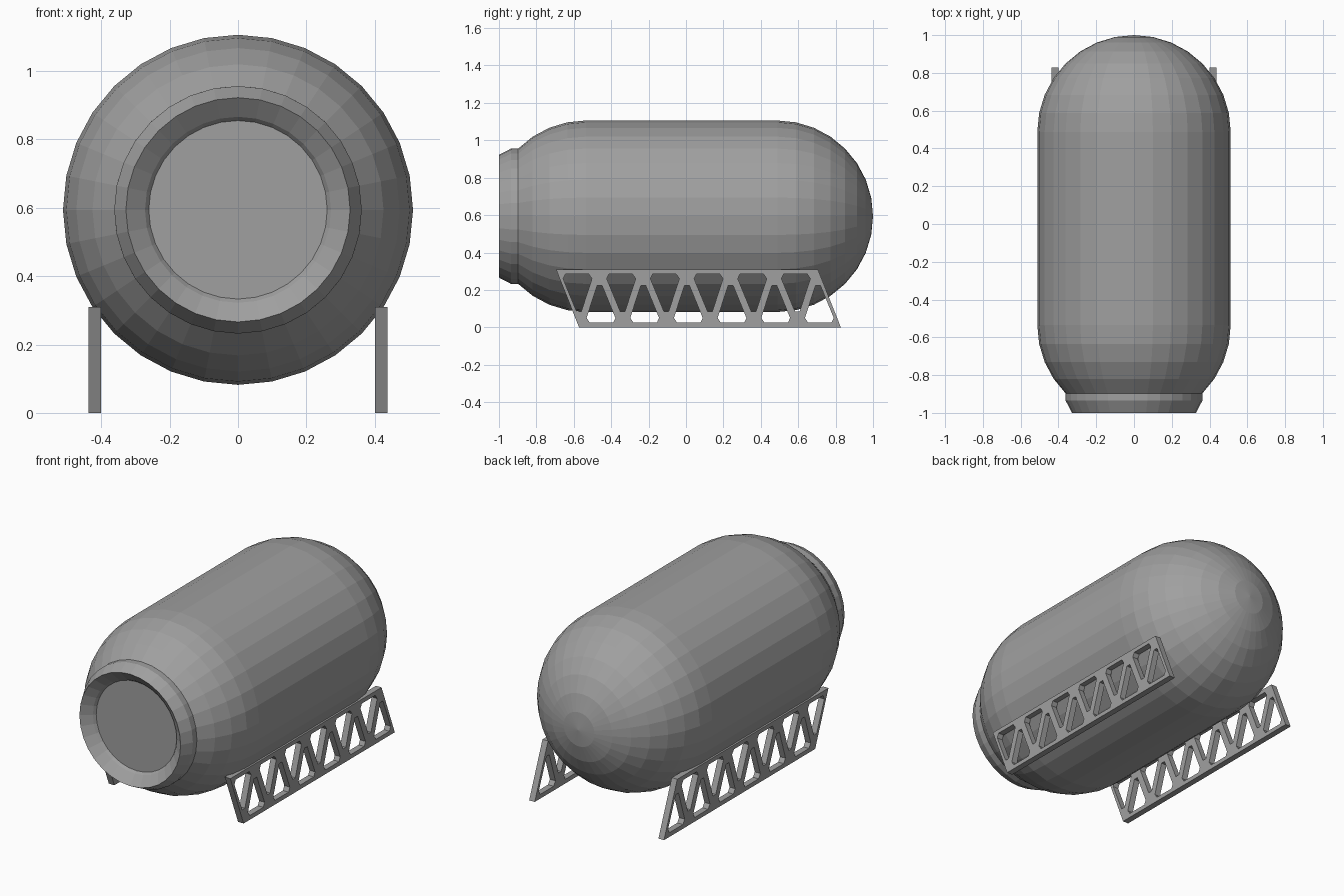
import bpy, bmesh
from math import sin, cos, pi, radians
from mathutils import Matrix

if "Cube" in bpy.data.objects:
    bpy.data.objects.remove(bpy.data.objects["Cube"])

SIDES = 32
AXIS_Z = 0.594
R = 0.512

# Dark grey paint for every part
paint = bpy.data.materials.new("dark_grey")
paint.diffuse_color = (0.35, 0.35, 0.35, 1)
paint.use_nodes = True
paint.node_tree.nodes["Principled BSDF"].inputs["Base Color"].default_value = paint.diffuse_color


def add_object(name, data):
    obj = bpy.data.objects.new(name, data)
    bpy.context.scene.collection.objects.link(obj)
    return obj


def lathe(name, profile):
    """Revolve (y, radius) points round the tank axis; radius 0 makes a pole."""
    bm = bmesh.new()
    rings = []
    for y, r in profile:
        if r == 0:
            rings.append([bm.verts.new((0, y, AXIS_Z))] * SIDES)
        else:
            angles = [2 * pi * i / SIDES for i in range(SIDES)]
            rings.append([bm.verts.new((r * sin(a), y, AXIS_Z + r * cos(a))) for a in angles])
    for a, b in zip(rings, rings[1:]):
        for i in range(SIDES):
            j = (i + 1) % SIDES
            bm.faces.new(dict.fromkeys((a[i], a[j], b[j], b[i])))
    bmesh.ops.recalc_face_normals(bm, faces=bm.faces)
    mesh = bpy.data.meshes.new(name)
    bm.to_mesh(mesh)
    bm.free()
    mesh.materials.append(paint)
    return add_object(name, mesh)


# Tank: full dome at the back, truncated dome at the front
step = radians(11.25)
back = [(0.488 + R * cos(i * step), R * sin(i * step) if i else 0) for i in range(9)]
front = [(-0.535 - R * sin(i * step), R * cos(i * step)) for i in range(5)]
lathe("tank_body", back + front + [(front[-1][0], 0)])

# Front collar with chamfered rim, funnel and recessed disc
lathe("front_collar", [(-0.895, 0), (-0.895, 0.362), (-0.935, 0.362), (-1.0, 0.328),
                       (-0.955, 0.272), (-0.94, 0.261), (-0.94, 0)])

# Truss skids: slanted outline with alternating chamfered triangle holes
HEIGHT, PITCH, CELLS = 0.31, 0.2335, 6
outline = [(-0.572, 0), (0.828, 0), (0.705, HEIGHT), (-0.695, HEIGHT)]
hole = [(-0.657, 0.26), (-0.645, 0.285), (-0.52, 0.285),
        (-0.503, 0.26), (-0.56, 0.085), (-0.585, 0.085)]
loops = [outline]
for i in range(CELLS):
    down = [(y + i * PITCH, z) for y, z in hole]
    loops += [down, [(0.133 - y, HEIGHT - z) for y, z in down]]

curve = bpy.data.curves.new("skid_profile", "CURVE")
curve.dimensions = "2D"
curve.fill_mode = "BOTH"
curve.extrude = 0.018
for loop in loops:
    spline = curve.splines.new("POLY")
    spline.points.add(len(loop) - 1)
    for point, (y, z) in zip(spline.points, loop):
        point.co = (y, z, 0, 1)
    spline.use_cyclic_u = True
helper = add_object("skid_profile", curve)
bpy.context.view_layer.update()
deps = bpy.context.evaluated_depsgraph_get()
mesh = bpy.data.meshes.new_from_object(helper.evaluated_get(deps))
bpy.data.objects.remove(helper)

# Stand the profile up in the YZ plane and mirror it to the other side
mesh.transform(Matrix(((0, 0, 1, 0.419), (1, 0, 0, 0), (0, 1, 0, 0), (0, 0, 0, 1))))
mesh.shade_flat()
mesh.materials.clear()
mesh.materials.append(paint)
skids = add_object("support_skids", mesh)
skids.modifiers.new("mirror", "MIRROR").use_axis = (True, False, False)
